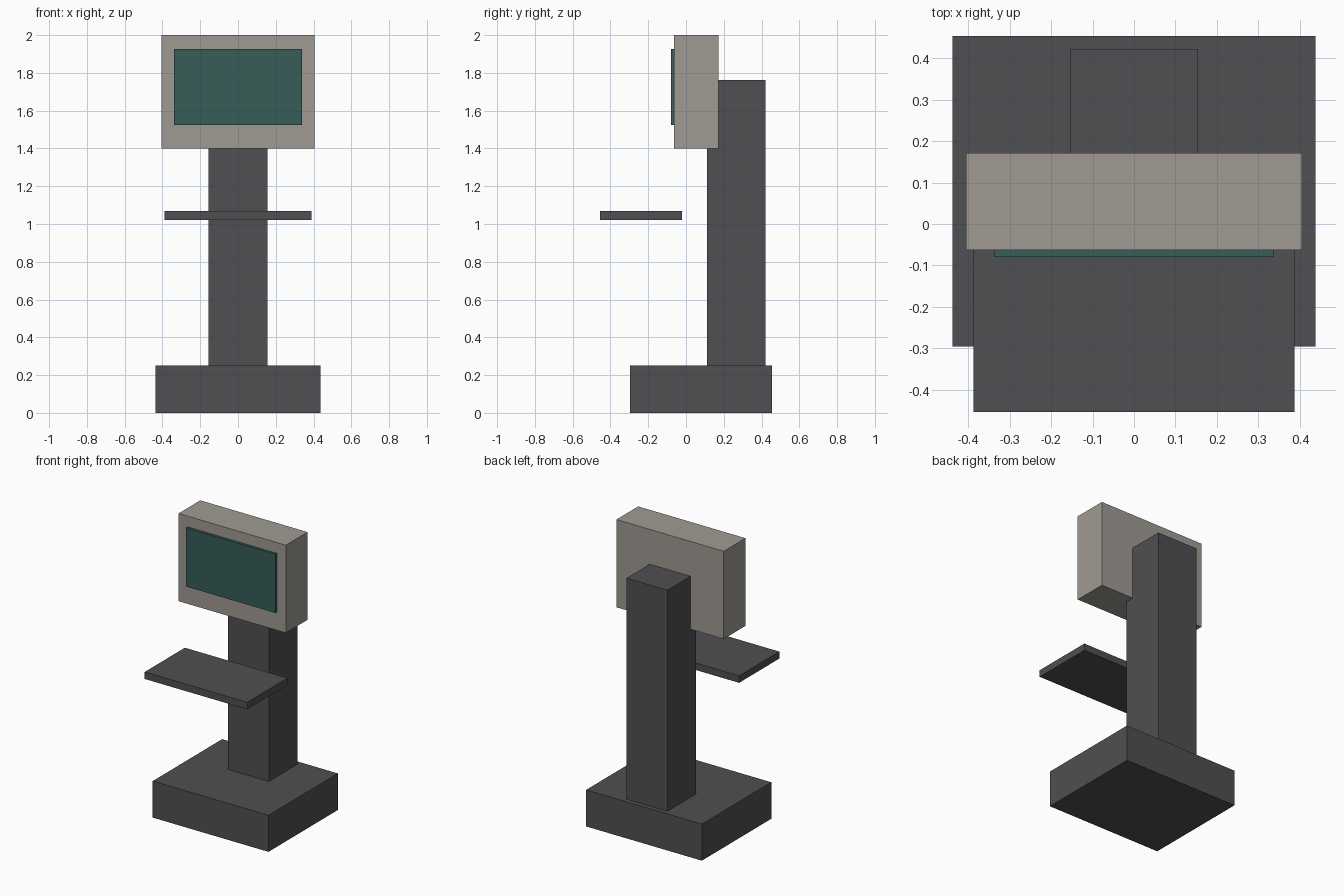
import bpy
import bmesh
from mathutils import Vector

default = bpy.data.objects.get("Cube")
if default:
    bpy.data.objects.remove(default, do_unlink=True)


def material(name, rgb):
    mat = bpy.data.materials.new(name)
    mat.use_nodes = True
    colour = (*rgb, 1.0)
    mat.diffuse_color = colour
    mat.node_tree.nodes["Principled BSDF"].inputs["Base Color"].default_value = colour
    return mat


def box(name, half_width, y_range, z_range, mat):
    """Box centred on x = 0, spanning the given depth and height."""
    (y0, y1), (z0, z1) = y_range, z_range
    bm = bmesh.new()
    bmesh.ops.create_cube(bm, size=1)
    bmesh.ops.scale(bm, vec=Vector((2 * half_width, y1 - y0, z1 - z0)), verts=bm.verts)
    bmesh.ops.translate(bm, vec=Vector((0, (y0 + y1) / 2, (z0 + z1) / 2)), verts=bm.verts)
    mesh = bpy.data.meshes.new(name)
    bm.to_mesh(mesh)
    bm.free()
    mesh.materials.append(mat)
    obj = bpy.data.objects.new(name, mesh)
    bpy.context.collection.objects.link(obj)
    return obj


charcoal = material("charcoal", (0.08, 0.078, 0.086))
beige = material("warm_grey", (0.35, 0.325, 0.29))
teal = material("dark_teal", (0.038, 0.11, 0.098))

# Stand: heavy foot, upright column and tray
box("base", 0.438, (-0.296, 0.454), (0, 0.25), charcoal)
box("column", 0.155, (0.112, 0.422), (0.25, 1.762), charcoal)
box("tray", 0.388, (-0.454, -0.02), (1.022, 1.07), charcoal)

# Display: housing with a raised screen panel
box("display_housing", 0.406, (-0.063, 0.172), (1.4, 2.0), beige)
box("screen", 0.338, (-0.08, -0.06), (1.525, 1.927), teal)
